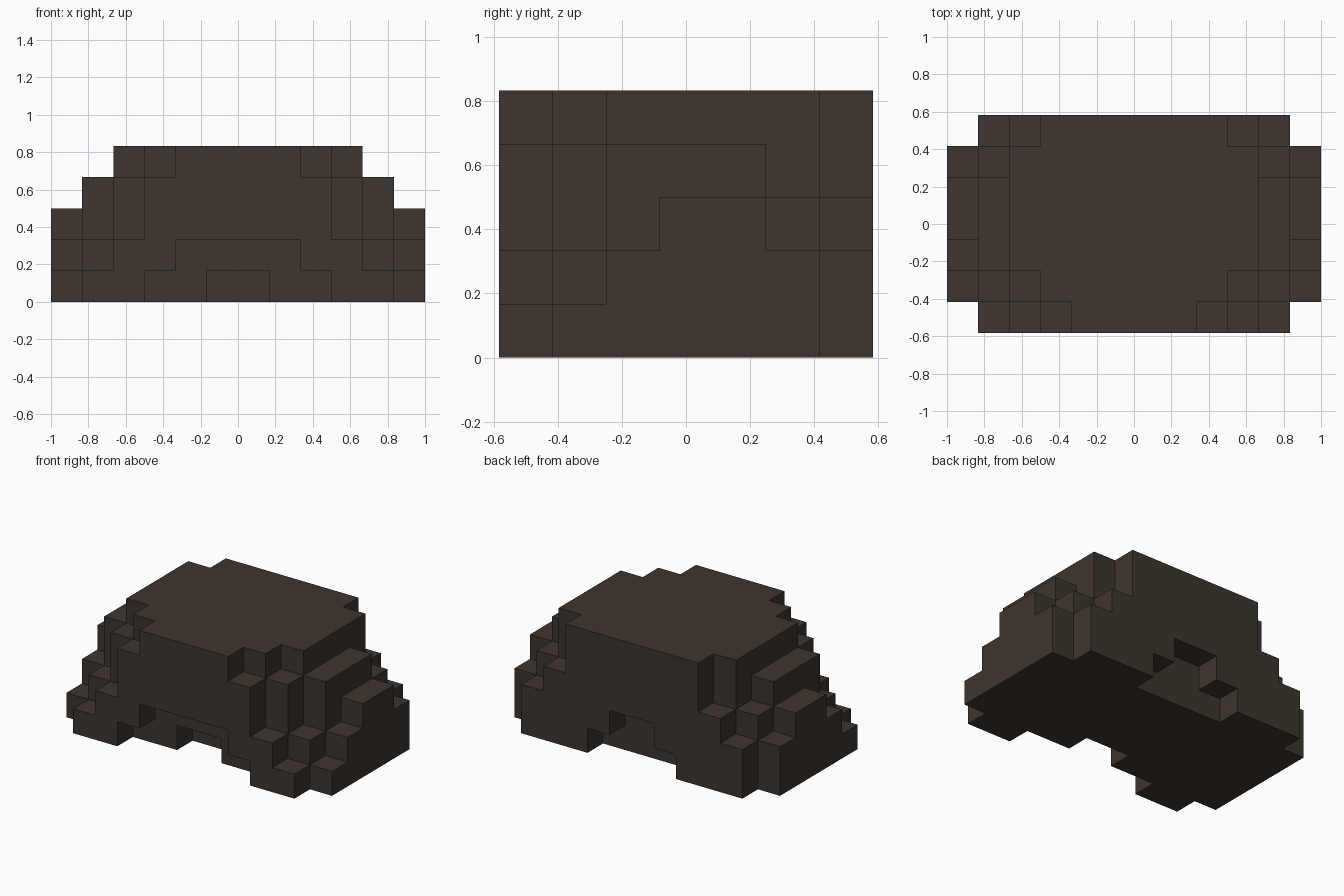
import bpy, bmesh
from mathutils import Vector

if "Cube" in bpy.data.objects:
    bpy.data.objects.remove(bpy.data.objects["Cube"])

CELL = 1 / 6

# Top height in blocks, one string per row from front to back,
# read outward from the middle; mirrored in x
TOPS = ["554210", "555421", "555542", "555543", "555543", "555532", "555320"]

# Underside height in blocks: front and back arches
FLOORS = ["221000", "100000", "000000", "000000", "000000", "000000", "210000"]

# Dark earth brown material
mat = bpy.data.materials.new("dark_brown_stone")
mat.use_nodes = True
colour = (0.0467, 0.0350, 0.0275, 1)
mat.diffuse_color = colour
bsdf = next(n for n in mat.node_tree.nodes if n.type == 'BSDF_PRINCIPLED')
bsdf.inputs["Base Color"].default_value = colour
bsdf.inputs["Roughness"].default_value = 1.0

# Fill the block grid on both sides of the middle
solid = set()
for y, (tops, floors) in enumerate(zip(TOPS, FLOORS)):
    for a in range(6):
        for z in range(int(floors[a]), int(tops[a])):
            solid.add((6 + a, y, z))
            solid.add((5 - a, y, z))


def block_face(bm, cell, axis, side):
    """Add the square on one side of a block, facing outward."""
    u, v = (axis + 1) % 3, (axis + 2) % 3
    corners = [(0, 0), (1, 0), (1, 1), (0, 1)]
    if side < 0:
        corners.reverse()
    verts = []
    for du, dv in corners:
        p = Vector(cell)
        p[axis] += max(side, 0)
        p[u] += du
        p[v] += dv
        verts.append(bm.verts.new((p - Vector((6, 3.5, 0))) * CELL))
    bm.faces.new(verts)


# Skin only the exposed sides, then merge flat areas
bm = bmesh.new()
for cell in sorted(solid):
    for axis in range(3):
        for side in (-1, 1):
            neighbour = list(cell)
            neighbour[axis] += side
            if tuple(neighbour) not in solid:
                block_face(bm, cell, axis, side)
bmesh.ops.remove_doubles(bm, verts=bm.verts, dist=0.001)
bmesh.ops.dissolve_limit(bm, angle_limit=0.02, verts=bm.verts, edges=bm.edges)

mesh = bpy.data.meshes.new("stepped_rock")
bm.to_mesh(mesh)
bm.free()
mesh.materials.append(mat)
rock = bpy.data.objects.new("stepped_rock", mesh)
bpy.context.collection.objects.link(rock)
